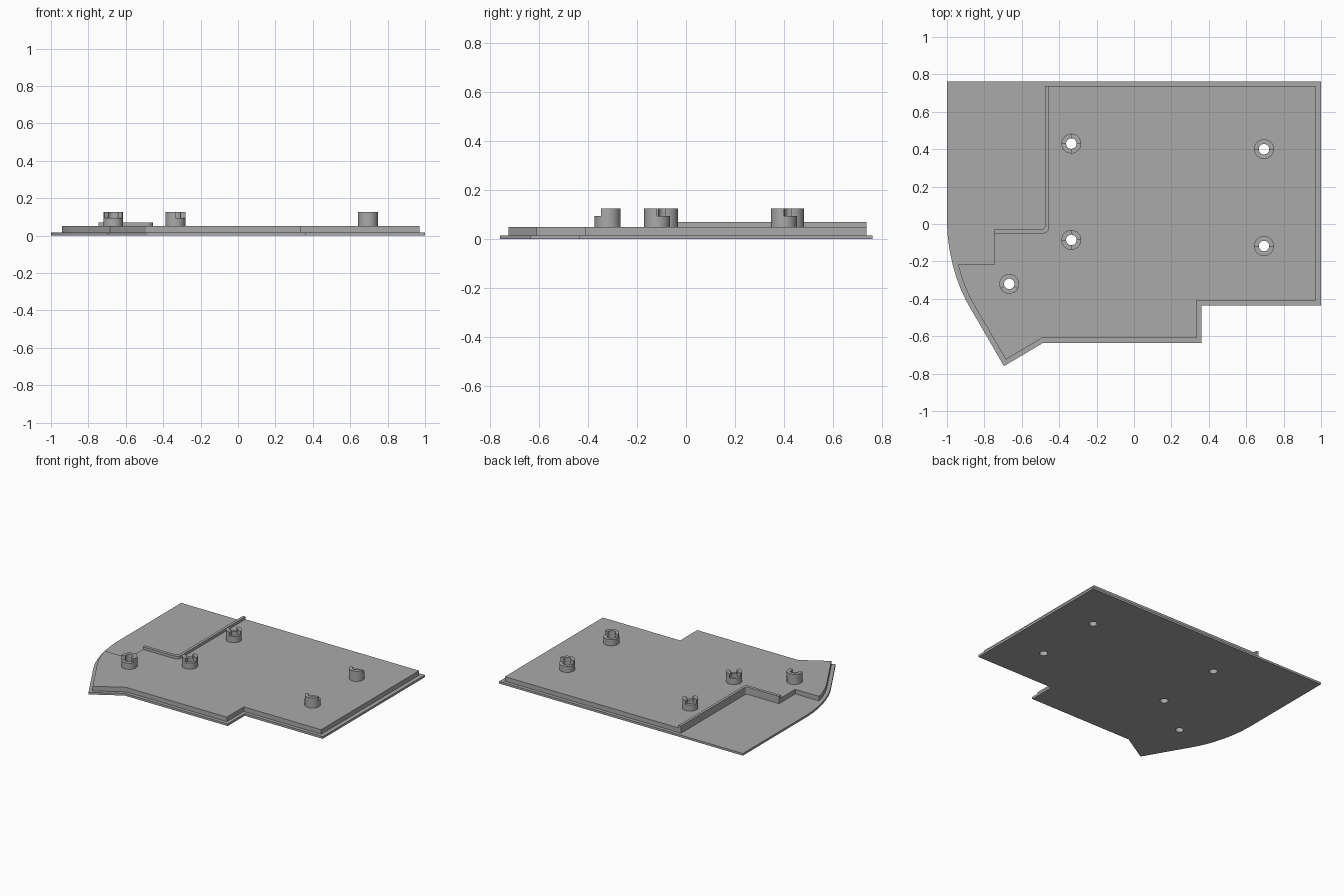
import bpy
from math import cos, sin, radians

cube = bpy.data.objects.get("Cube")
if cube:
    bpy.data.objects.remove(cube)

grey = bpy.data.materials.new("plain grey")
grey.use_nodes = True
COLOUR = (0.4, 0.4, 0.4, 1)
grey.diffuse_color = COLOUR
grey.node_tree.nodes["Principled BSDF"].inputs["Base Color"].default_value = COLOUR


def arc(x, y, r, start, end, steps):
    """Points along a circular arc, angles in degrees."""
    angles = [radians(start + (end - start) * i / steps) for i in range(steps + 1)]
    return [(x + r * cos(a), y + r * sin(a)) for a in angles]


def circle(x, y, r):
    return arc(x, y, r, 0, 360, 32)[:-1]


def slab(name, loops, z0, z1):
    """Extrude closed outlines into a solid; inner loops become holes."""
    curve = bpy.data.curves.new(name, 'CURVE')
    curve.dimensions = '2D'
    curve.fill_mode = 'BOTH'
    curve.extrude = (z1 - z0) / 2
    for loop in loops:
        spline = curve.splines.new('POLY')
        spline.points.add(len(loop) - 1)
        for point, (x, y) in zip(spline.points, loop):
            point.co = (x, y, 0, 1)
        spline.use_cyclic_u = True
    obj = bpy.data.objects.new(name, curve)
    obj.location.z = (z0 + z1) / 2
    bpy.context.collection.objects.link(obj)
    bpy.ops.object.select_all(action='DESELECT')
    obj.select_set(True)
    bpy.context.view_layer.objects.active = obj
    bpy.ops.object.convert(target='MESH')
    obj = bpy.context.object
    obj.data.materials.clear()
    obj.data.materials.append(grey)
    bpy.ops.object.shade_smooth_by_angle(angle=radians(25))
    return obj


BASE_TOP, PLATE_TOP, RIDGE_TOP = 0.016, 0.05, 0.07
LEDGE_TOP, PRONG_TOP = 0.095, 0.125
OUTER, BORE = 0.053, 0.028

# Post centres with the angle ranges of their raised prongs
posts = {
    "back_right_post": (-0.335, 0.43, [(0, 90), (180, 270)]),
    "front_right_post": (-0.335, -0.085, [(0, 90), (180, 270)]),
    "back_left_post": (0.695, 0.4, [(180, 360)]),
    "front_left_post": (0.695, -0.118, [(180, 360)]),
    "corner_post": (-0.667, -0.32, [(-30, 210)]),
}
bores = [circle(x, y, BORE) for x, y, _ in posts.values()]

# Thin base plate with a curved side
base = [(-1, 0.762), (1, 0.762), (1, -0.435), (0.36, -0.435), (0.36, -0.635),
        (-0.485, -0.635), (-0.695, -0.76), (-0.895, -0.415), (-0.925, -0.352),
        (-0.95, -0.285), (-0.97, -0.215), (-0.985, -0.145), (-0.995, -0.075), (-1, 0)]
slab("base_plate", [base] + bores, 0, BASE_TOP)

# Raised plate, set in from the rim and stepped around the open corner
raised = [(0.97, 0.737), (0.97, -0.41), (0.335, -0.41), (0.335, -0.61),
          (-0.492, -0.61), (-0.685, -0.725), (-0.873, -0.402), (-0.902, -0.34),
          (-0.925, -0.275), (-0.94, -0.217), (-0.745, -0.217), (-0.745, -0.027)]
inner_bend = arc(-0.495, -0.007, 0.02, -90, 0, 6)
outer_bend = arc(-0.485, -0.02, 0.03, 0, -90, 6)
raised += inner_bend + [(-0.475, 0.737)]
slab("raised_plate", [raised] + bores, BASE_TOP, PLATE_TOP)

# Low ridge along the step
ridge = ([(-0.745, -0.027)] + inner_bend + [(-0.475, 0.737), (-0.455, 0.737)]
         + outer_bend + [(-0.745, -0.05)])
slab("step_ridge", [ridge], PLATE_TOP, RIDGE_TOP)

# Hollow posts with raised prongs
for (name, (x, y, sectors)), bore in zip(posts.items(), bores):
    slab(name, [circle(x, y, OUTER), bore], PLATE_TOP, LEDGE_TOP)
    for number, (start, end) in enumerate(sectors, 1):
        steps = (end - start) // 10
        prong = arc(x, y, OUTER, start, end, steps) + arc(x, y, BORE, end, start, steps)
        slab(f"{name}_prong_{number}", [prong], LEDGE_TOP, PRONG_TOP)
